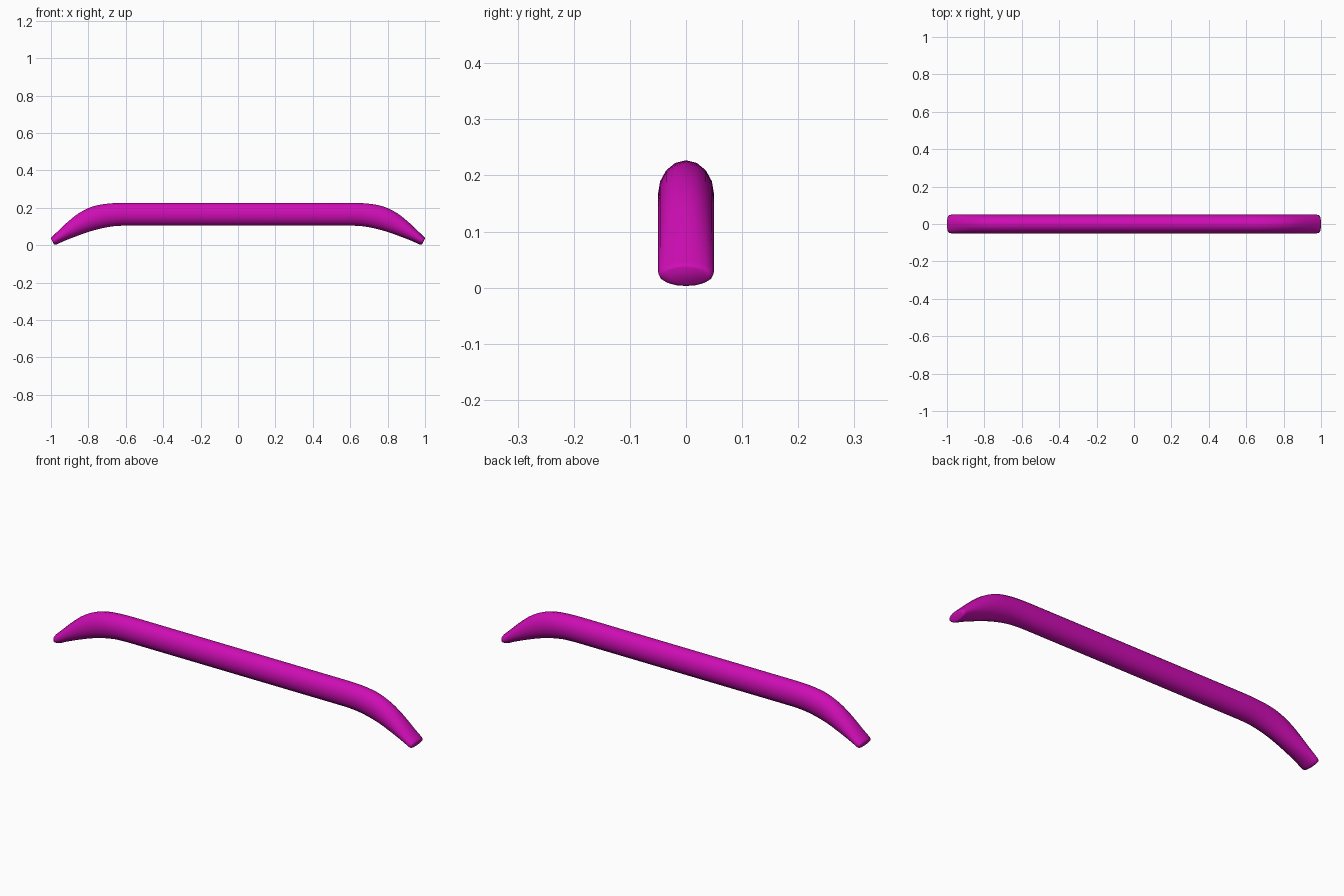
import bpy, bmesh, math
from mathutils import Vector

if "Cube" in bpy.data.objects:
    bpy.data.objects.remove(bpy.data.objects["Cube"])

SIDES = 16
STEPS = 3

# Right-half stations: top point (x, z), bottom point (x, z), half width in y
stations = [
    (0.60, 0.227, 0.60, 0.105, 0.05),
    (0.70, 0.222, 0.67, 0.101, 0.05),
    (0.78, 0.206, 0.735, 0.089, 0.05),
    (0.85, 0.172, 0.80, 0.071, 0.05),
    (0.91, 0.125, 0.87, 0.046, 0.05),
    (0.96, 0.078, 0.93, 0.0225, 0.05),
    (0.986, 0.053, 0.964, 0.007, 0.05),
]
# Rounded rim and flat end cap
rim = [(0.994, 0.046, 0.973, 0.0035, 0.049),
       (0.9995, 0.040, 0.980, 0.003, 0.046),
       (1.0, 0.036, 0.985, 0.007, 0.041)]


def smooth(points):
    """Catmull-Rom interpolation between the stations."""
    pts = [Vector(p) for p in points]
    first = pts[0].copy()
    first[0] -= 0.1
    first[2] -= 0.07
    pts = [first] + pts + [pts[-1] * 2 - pts[-2]]
    out = []
    for a, b, c, d in zip(pts, pts[1:], pts[2:], pts[3:]):
        for k in range(STEPS):
            t = k / STEPS
            out.append(0.5 * (2 * b + (c - a) * t + (2 * a - 5 * b + 4 * c - d) * t ** 2
                              + (3 * b - a - 3 * c + d) * t ** 3))
    return out + [pts[-2]]


right = smooth(stations) + [Vector(r) for r in rim]
left = [Vector((-s[0], s[1], -s[2], s[3], s[4])) for s in reversed(right)]

# Loft elliptical rings along the whole handle
bm = bmesh.new()
rings = []
for tx, tz, bx, bz, w in left + right:
    top, bottom = Vector((tx, 0, tz)), Vector((bx, 0, bz))
    mid, half = (top + bottom) / 2, (top - bottom) / 2
    rings.append([bm.verts.new(mid + half * math.cos(a) + Vector((0, w * math.sin(a), 0)))
                  for a in (2 * math.pi * i / SIDES for i in range(SIDES))])
for r0, r1 in zip(rings, rings[1:]):
    for i in range(SIDES):
        j = (i + 1) % SIDES
        bm.faces.new((r0[i], r0[j], r1[j], r1[i]))
bm.faces.new(rings[0])
bm.faces.new(rings[-1])
bmesh.ops.recalc_face_normals(bm, faces=bm.faces)

mesh = bpy.data.meshes.new("handle")
bm.to_mesh(mesh)
bm.free()
handle = bpy.data.objects.new("handle", mesh)
bpy.context.collection.objects.link(handle)

mat = bpy.data.materials.new("magenta")
mat.diffuse_color = (0.62, 0.004, 0.46, 1)
mat.use_nodes = True
mat.node_tree.nodes["Principled BSDF"].inputs["Base Color"].default_value = mat.diffuse_color
mesh.materials.append(mat)

bpy.context.view_layer.objects.active = handle
handle.select_set(True)
bpy.ops.object.shade_smooth_by_angle(angle=math.radians(50))
